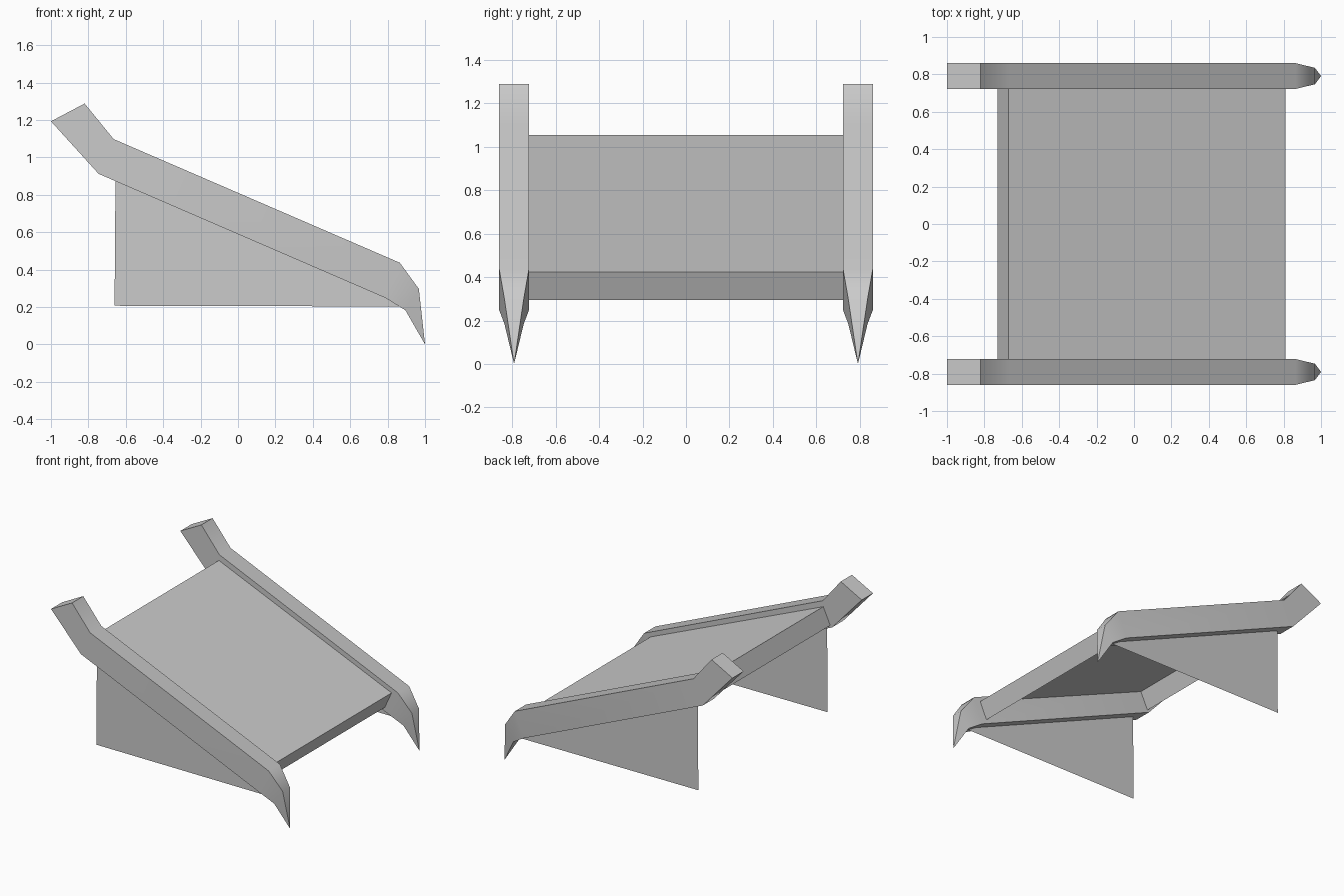
import bpy
import bmesh
import math

cube = bpy.data.objects.get("Cube")
if cube:
    bpy.data.objects.remove(cube, do_unlink=True)

grey = bpy.data.materials.new("plain grey")
grey.use_nodes = True
colour = (0.6, 0.6, 0.6, 1)
grey.diffuse_color = colour
grey.node_tree.nodes["Principled BSDF"].inputs["Base Color"].default_value = colour

RAIL_Y = 0.791     # centre line of each rail
HALF = 0.0685      # half the rail width


def finish(name, bm):
    mesh = bpy.data.meshes.new(name)
    bm.to_mesh(mesh)
    bm.free()
    mesh.materials.append(grey)
    obj = bpy.data.objects.new(name, mesh)
    bpy.context.collection.objects.link(obj)
    return obj


def make_rail(name, sections, tip, y):
    """Join four-cornered sections (top, bottom, half width) into a bar ending in a point."""
    bm = bmesh.new()
    rings = []
    for (tx, tz), (bx, bz), h in sections:
        corners = [(tx, y - h, tz), (tx, y + h, tz), (bx, y + h, bz), (bx, y - h, bz)]
        rings.append([bm.verts.new(c) for c in corners])
    point = bm.verts.new((tip[0], y, tip[1]))
    for i in range(4):
        j = (i + 1) % 4
        for a, b in zip(rings, rings[1:]):
            bm.faces.new((a[i], a[j], b[j], b[i]))
        bm.faces.new((rings[-1][i], rings[-1][j], point))
    bm.faces.new(rings[0])
    bmesh.ops.recalc_face_normals(bm, faces=bm.faces)
    obj = finish(name, bm)
    # Soften the gentle bends, keep the long edges sharp
    bpy.ops.object.select_all(action="DESELECT")
    obj.select_set(True)
    bpy.context.view_layer.objects.active = obj
    bpy.ops.object.shade_smooth_by_angle(angle=math.radians(35))


# Rail sections from the raised handle down to the claw
rail = [
    ((-0.82, 1.288), (-1.0, 1.193), HALF),
    ((-0.665, 1.098), (-0.745, 0.912), HALF),
    ((0.865, 0.437), (0.79, 0.248), HALF),
    ((0.967, 0.297), (0.895, 0.183), 0.044),
]
# Thin triangular panel, its sloping edge tucked into the rail
panel = [(-0.66, 0.207), (0.875, 0.203), (0.8, 0.26), (-0.655, 0.89)]

for prefix, y in (("back", RAIL_Y), ("front", -RAIL_Y)):
    make_rail(prefix + "_rail", rail, (1.0, 0.0), y)
    bm = bmesh.new()
    bm.faces.new([bm.verts.new((x, y, z)) for x, z in panel])
    finish(prefix + "_side_panel", bm)

# Sloping deck: a folded sheet with a lip at each end, open underneath
deck = [(-0.73, 0.924), (-0.67, 1.053), (0.81, 0.423), (0.752, 0.295)]
bm = bmesh.new()
edge = RAIL_Y - HALF
rows = [[bm.verts.new((x, y, z)) for y in (-edge, edge)] for x, z in deck]
for a, b in zip(rows, rows[1:]):
    bm.faces.new((a[0], b[0], b[1], a[1]))
finish("ramp_deck", bm)
